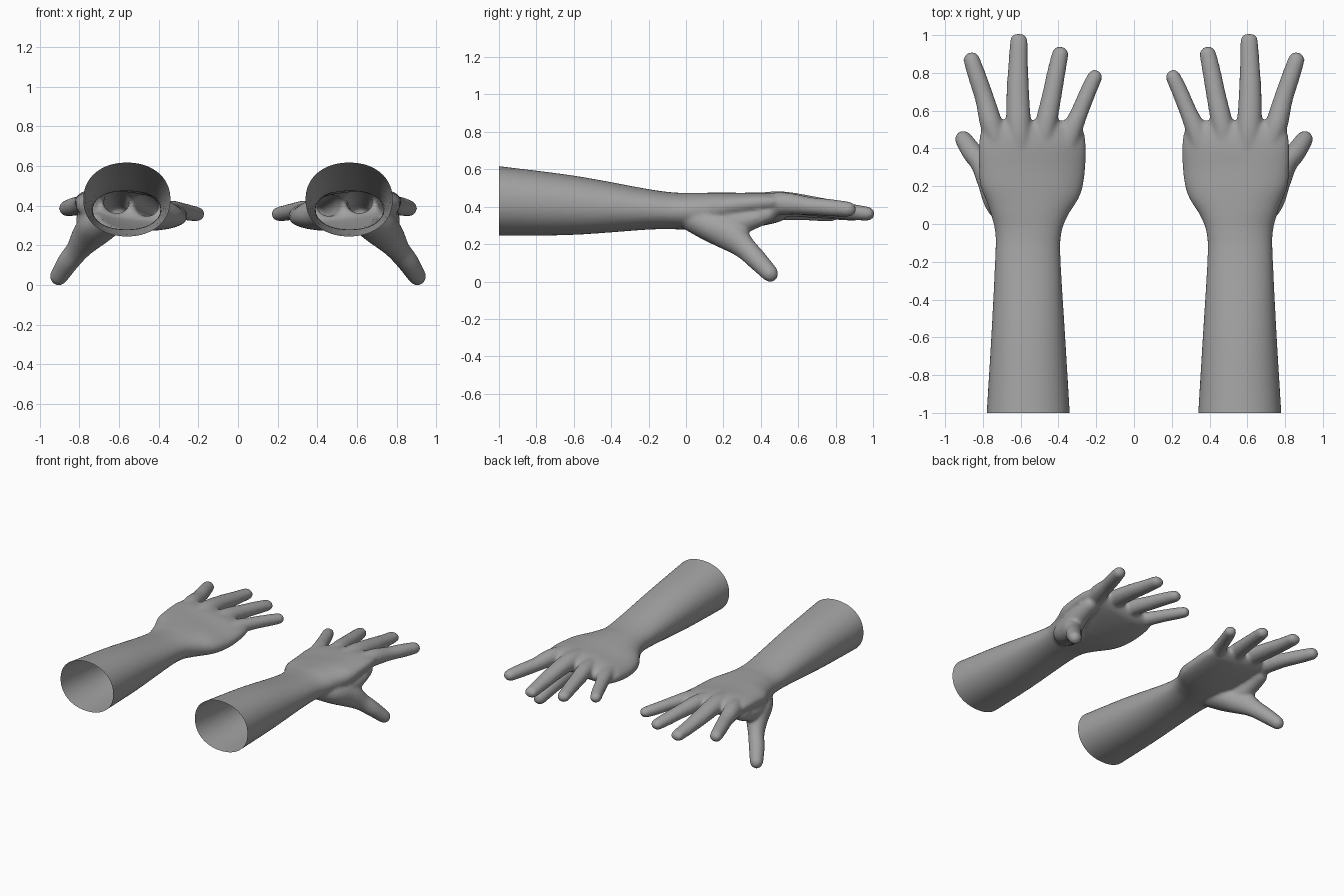
import bpy, bmesh, math
from mathutils import Vector, Matrix

if "Cube" in bpy.data.objects:
    bpy.data.objects.remove(bpy.data.objects["Cube"])

skin = bpy.data.materials.new("plain grey")
skin.diffuse_color = (0.36, 0.36, 0.36, 1)
skin.use_nodes = True
skin.node_tree.nodes["Principled BSDF"].inputs["Base Color"].default_value = skin.diffuse_color


def spline(points, steps=10):
    """Catmull-Rom samples through points of any dimension."""
    p = [points[0]] + points + [points[-1]]
    out = []
    for i in range(1, len(p) - 2):
        for s in range(steps):
            t = s / steps
            out.append([0.5 * (2 * b + (c - a) * t + (2 * a - 5 * b + 4 * c - d) * t * t
                               + (3 * b - a - 3 * c + d) * t ** 3)
                        for a, b, c, d in zip(*p[i - 1:i + 3])])
    # extra samples close to the rounded tip
    last, end = out[-1], points[-1]
    for t in (0.3, 0.55, 0.75, 0.9, 0.98, 0.999):
        out.append([a + (b - a) * t for a, b in zip(last, end)])
    return out


def limb(bm, points, power=2.0, sides=32):
    """Closed tube with a rounded tip; points are x, y, z, half width, half height, tilt."""
    pts = spline(points)
    tip = Vector(points[-1][:3])
    rings = []
    for i, (x, y, z, w, h, tilt) in enumerate(pts):
        a, b = pts[max(i - 1, 0)], pts[min(i + 1, len(pts) - 1)]
        along = (Vector(b[:3]) - Vector(a[:3])).normalized()
        side = along.cross(Vector((0, 0, 1))).normalized()
        up = side.cross(along)
        r, d = min(w, h), (tip - Vector((x, y, z))).length
        k = math.sqrt(1 - (1 - d / r) ** 2) if d < r else 1
        w, h = w - r + r * k, h * k
        ring = []
        for j in range(sides):
            c, s = math.cos(j * math.tau / sides), math.sin(j * math.tau / sides)
            u = math.copysign(abs(c) ** (2 / power), c) * w
            v = math.copysign(abs(s) ** (2 / power), s) * h
            ring.append(bm.verts.new(Vector((x, y, z)) + side * u + up * (v + tilt * u)))
        rings.append(ring)
    for r0, r1 in zip(rings, rings[1:]):
        for j in range(sides):
            n = (j + 1) % sides
            bm.faces.new((r0[j], r0[n], r1[n], r1[j]))
    bm.faces.new(rings[0][::-1])
    bm.faces.new(rings[-1])


bm = bmesh.new()
# forearm, wrist and palm
limb(bm, [(.56, -1.1, .437, .224, .195, 0), (.56, -1, .43, .22, .186, 0),
          (.56, -.6, .407, .196, .158, 0), (.562, -.2, .385, .174, .108, 0),
          (.56, -.05, .377, .175, .098, 0), (.556, .06, .374, .208, .1, .05),
          (.547, .18, .374, .266, .097, .1), (.54, .3, .378, .282, .088, .13),
          (.538, .42, .388, .284, .078, .13), (.536, .5, .39, .27, .062, .13),
          (.536, .55, .388, .25, .05, .12)], power=2.15, sides=48)
# index finger
limb(bm, [(.7, .36, .405, .06, .06, 0), (.753, .52, .417, .06, .06, 0),
          (.79, .66, .404, .051, .048, 0), (.83, .78, .394, .048, .046, 0),
          (.873, .908, .383, .042, .038, 0)])
# middle finger
limb(bm, [(.6, .34, .405, .06, .06, 0), (.61, .5, .423, .066, .06, 0),
          (.615, .7, .4, .06, .052, 0), (.613, .85, .377, .052, .045, 0),
          (.608, 1.008, .358, .046, .036, 0)])
# ring finger
limb(bm, [(.5, .34, .39, .06, .055, 0), (.468, .52, .402, .058, .056, 0),
          (.435, .68, .388, .052, .048, 0), (.408, .82, .372, .048, .043, 0),
          (.382, .938, .357, .042, .036, 0)])
# little finger
limb(bm, [(.38, .33, .365, .06, .055, 0), (.335, .48, .376, .056, .05, 0),
          (.285, .6, .372, .046, .043, 0), (.235, .72, .362, .043, .04, 0),
          (.19, .812, .355, .038, .035, 0)])
# thumb with its muscle
limb(bm, [(.6, -.02, .355, .07, .06, 0), (.69, .12, .305, .1, .085, 0),
          (.76, .24, .245, .075, .085, 0), (.81, .32, .175, .056, .062, 0),
          (.86, .385, .11, .054, .054, 0), (.922, .478, .012, .042, .042, 0)])
# web between thumb and index finger
limb(bm, [(.7, .1, .33, .07, .07, 0), (.74, .25, .315, .07, .075, 0),
          (.755, .36, .335, .06, .055, 0), (.755, .48, .375, .05, .04, 0)])
bmesh.ops.recalc_face_normals(bm, faces=bm.faces)

# fuse the parts into one smooth skin
mesh = bpy.data.meshes.new("hand_parts")
bm.to_mesh(mesh)
bm.free()
parts = bpy.data.objects.new("hand_parts", mesh)
bpy.context.collection.objects.link(parts)
fuse = parts.modifiers.new("fuse", 'REMESH')
fuse.mode, fuse.voxel_size = 'VOXEL', 0.011
soften = parts.modifiers.new("soften", 'SMOOTH')
soften.factor, soften.iterations = 0.5, 8
graph = bpy.context.evaluated_depsgraph_get()
skin_mesh = bpy.data.meshes.new_from_object(parts.evaluated_get(graph))
bpy.data.objects.remove(parts)

# cut the forearm open and rest the thumb on the ground
bm = bmesh.new()
bm.from_mesh(skin_mesh)
bmesh.ops.bisect_plane(bm, geom=bm.verts[:] + bm.edges[:] + bm.faces[:],
                       plane_co=(0, -1, 0), plane_no=(0, 1, 0), clear_inner=True)
low = min(v.co.z for v in bm.verts)
bmesh.ops.translate(bm, verts=bm.verts, vec=(0, 0, -low))
for f in bm.faces:
    f.smooth = True
bm.to_mesh(skin_mesh)
bm.free()
skin_mesh.materials.clear()
skin_mesh.materials.append(skin)

# a mirrored pair of hands
left_mesh = skin_mesh.copy()
left_mesh.transform(Matrix.Scale(-1, 4, (1, 0, 0)))
left_mesh.flip_normals()
for name, m in (("right_hand", skin_mesh), ("left_hand", left_mesh)):
    bpy.context.collection.objects.link(bpy.data.objects.new(name, m))
